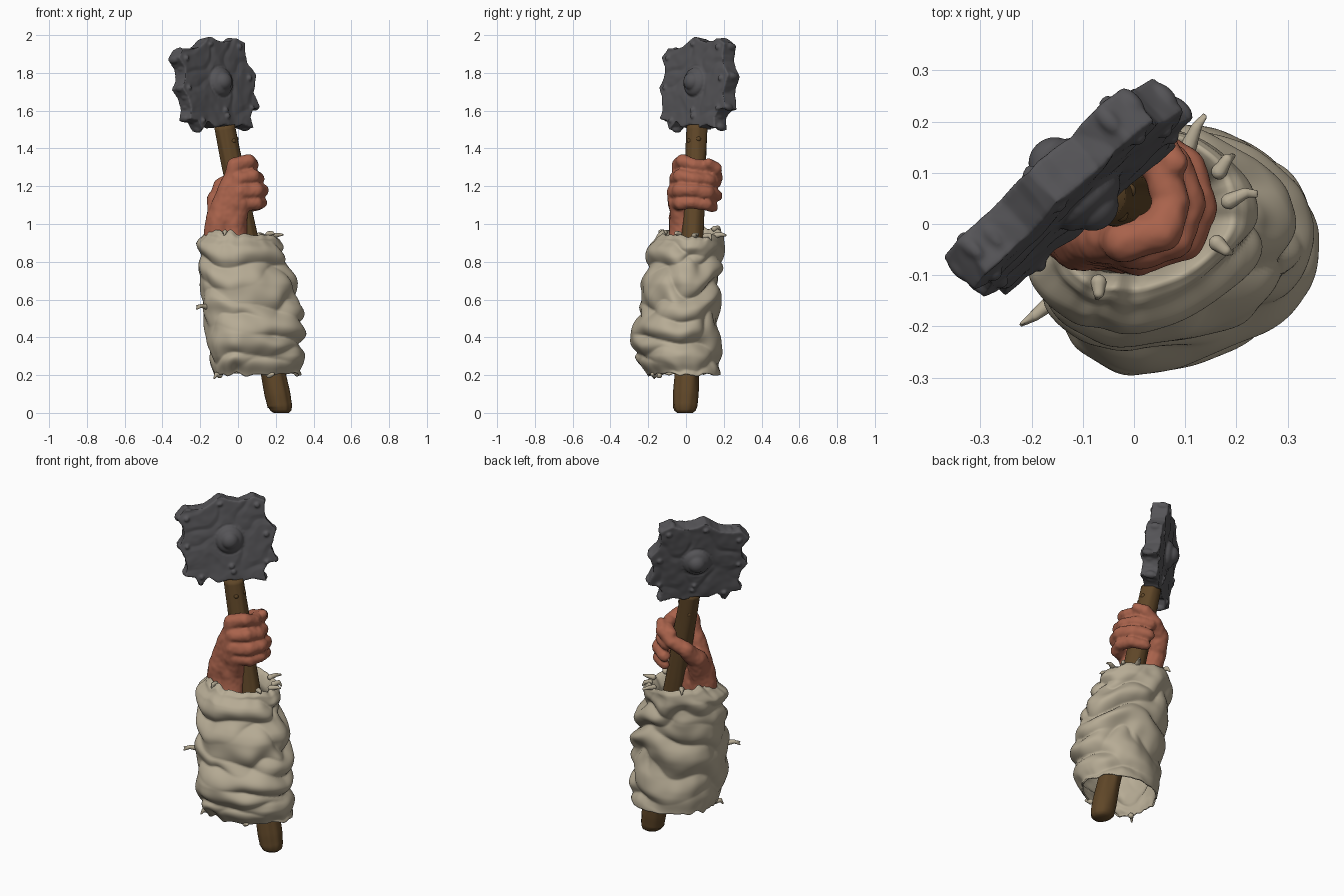
import bpy, bmesh, math, random
from mathutils import Vector, Matrix, noise

if "Cube" in bpy.data.objects:
    bpy.data.objects.remove(bpy.data.objects["Cube"])

random.seed(4)


def mat(name, c):
    m = bpy.data.materials.new(name)
    m.diffuse_color = (*c, 1)
    m.use_nodes = True
    m.node_tree.nodes["Principled BSDF"].inputs["Base Color"].default_value = m.diffuse_color
    return m


IRON = mat("dark_iron", (0.092, 0.090, 0.097))
SKIN = mat("skin", (0.40, 0.125, 0.072))
CLOTH = mat("linen_cloth", (0.47, 0.41, 0.30))
WOOD = mat("wood", (0.115, 0.062, 0.021))


def finish(bm, name, material, voxel=0, smooth=0, bump=None):
    """Turn a bmesh into an object; optionally fuse by voxels and push the surface."""
    bmesh.ops.recalc_face_normals(bm, faces=bm.faces)
    me = bpy.data.meshes.new(name)
    bm.to_mesh(me)
    bm.free()
    ob = bpy.data.objects.new(name, me)
    bpy.context.collection.objects.link(ob)
    if voxel:
        r = ob.modifiers.new("fuse", 'REMESH')
        r.mode, r.voxel_size = 'VOXEL', voxel
        if smooth:
            s = ob.modifiers.new("soften", 'SMOOTH')
            s.factor, s.iterations = 0.5, smooth
        dg = bpy.context.evaluated_depsgraph_get()
        me = bpy.data.meshes.new_from_object(ob.evaluated_get(dg))
        ob.modifiers.clear()
        ob.data = me
    if bump:
        moves = [v.normal * bump(v.co) for v in me.vertices]
        for v, m in zip(me.vertices, moves):
            v.co += m
    me.materials.clear()
    me.materials.append(material)
    for p in me.polygons:
        p.use_smooth = True
        p.material_index = 0
    return ob


def ball(bm, p, r, scale=(1, 1, 1)):
    bmesh.ops.create_icosphere(bm, subdivisions=3, radius=r,
                               matrix=Matrix.Translation(p) @ Matrix.Diagonal((*scale, 1)))


def limb(bm, pts):
    """Chain of tapered capsules through (x, y, z, radius) points."""
    for a, b in zip(pts, pts[1:]):
        pa, pb = Vector(a[:3]), Vector(b[:3])
        d = pb - pa
        m = Matrix.Translation((pa + pb) / 2) @ d.to_track_quat('Z', 'Y').to_matrix().to_4x4()
        bmesh.ops.create_cone(bm, cap_ends=True, segments=20, radius1=a[3], radius2=b[3],
                              depth=d.length, matrix=m)
    for p in pts:
        ball(bm, p[:3], p[3])


def skin_rings(bm, rings, caps=True):
    vs = [[bm.verts.new(p) for p in r] for r in rings]
    n = len(vs[0])
    for a, b in zip(vs, vs[1:]):
        for i in range(n):
            bm.faces.new((a[i], a[(i + 1) % n], b[(i + 1) % n], b[i]))
    if caps:
        bm.faces.new(vs[0][::-1])
        bm.faces.new(vs[-1])


def interp(table, t):
    for a, b in zip(table, table[1:]):
        if t <= b[0]:
            k = max(0, (t - a[0]) / (b[0] - a[0]))
            k = k * k * (3 - 2 * k) * 0.5 + k * 0.5
            return [p + (q - p) * k for p, q in zip(a[1:], b[1:])]
    return table[-1][1:]


def axis(z):
    return Vector((0.228 - 0.196 * z, -0.005 + 0.042 * z, z))


# Wooden shaft with worn grain and a rounded butt
bm = bmesh.new()
prof = [(0, .04), (.012, .056), (.035, .064), (.1, .067), (.25, .062), (.9, .058), (1.52, .054)]
rings = []
for j in range(90):
    z = 1.52 * (j / 89) ** 1.3
    r = interp(prof, z)[0]
    ring = []
    for i in range(36):
        t = math.tau * i / 36
        g = noise.noise(Vector((math.cos(t) * 2.5, math.sin(t) * 2.5, z * 3)))
        rr = r * (1 + 0.1 * g)
        o = Vector((math.cos(t) * rr, math.sin(t) * rr, 0))
        o.z = 0.15 * o.x if z > 0.03 else 0
        ring.append(axis(z) + o)
    rings.append(ring)
skin_rings(bm, rings)
for z, t in ((.1, -1.2), (.1, .3), (.09, 2.2), (1.44, -.9), (1.45, .2), (1.4, 2.4)):
    ball(bm, axis(z) + Vector((math.cos(t), math.sin(t), 0)) * .047, .014)
finish(bm, "wooden_shaft", WOOD)

# Hammer head: scalloped slab, domed bosses and rivets, built in its own plane
D = Vector((.74, .67, 0)).normalized()
U = Vector((-.10, .11, .98)).normalized()
N = D.cross(U)
place = Matrix((D, U, N)).transposed().to_4x4() @ Matrix.Diagonal((.965, .985, 1, 1))
place.translation = (-.118, .078, 1.746)
outline = [(-.295, .135), (-.25, .185), (-.2, .18), (-.13, .19), (-.09, .215), (-.05, .25), (0, .225),
           (.06, .215), (.145, .238), (.205, .21), (.2, .15), (.22, .09), (.265, .04), (.25, 0),
           (.24, -.06), (.275, -.14), (.22, -.15), (.19, -.19), (.205, -.25), (.13, -.23),
           (.07, -.25), (.0, -.23), (-.07, -.245), (-.12, -.215), (-.17, -.263), (-.195, -.21),
           (-.255, -.2), (-.24, -.14), (-.255, -.08), (-.29, -.03), (-.26, .02), (-.255, .08)]
bm = bmesh.new()
H = .044
skin_rings(bm, [[(a, b, -H) for a, b in outline], [(a, b, H) for a, b in outline]])
for a, b in outline:
    if math.hypot(a, b) > .262:
        ball(bm, (a * .95, b * .95, random.uniform(-.015, .015)), .02, (1, 1, 1.7))
for s in (-1, 1):
    ball(bm, (0, 0, s * .046), .078, (1, 1, .48))
    ball(bm, (0, 0, s * .064), .05, (1, 1, .85))
    for a, b in ((.01, -.155), (.02, -.185), (-.24, .13), (.21, .02), (.16, .19), (-.24, -.03),
                 (-.05, .205), (.21, -.14), (-.16, -.21)):
        ball(bm, (a, b, s * .042), .016)


def dents(p):
    if math.hypot(p.x, p.y) < .09:
        return 0
    q = p + noise.noise_vector(p * 5) * .03
    crease = abs(noise.noise(Vector((q.x * 6 + q.y * 3, q.y * 6 - q.x * 3, q.z * 3 + 2))))
    return .005 * min(crease, .25) / .25 - .003 + .002 * noise.noise(p * 22)


head = finish(bm, "hammer_head", IRON, .006, 2, dents)
head.data.transform(place)

# Gripping hand: wrist, palm, four curled fingers and thumb fused together
bm = bmesh.new()
for x, r in ((-.1, .074), (-.025, .07)):
    limb(bm, [(x * .6 + .03, -.02, .6, .08), (x, -.02, .88, r + .006), (x, -.015, 1.02, r)])
curl = ((.012, -.095, .043), (.092, -.075, .039), (.12, -.01, .036), (.095, .07, .036),
        (.03, .11, .033))
spread = ((1.298, .86, .025), (1.235, 1.0, .01), (1.17, 1.06, 0), (1.11, .95, -.01))
for i, (z, k, lift) in enumerate(spread):
    c = axis(z)
    pts = [(c.x + x * k, c.y + y * k, z + .15 * x + lift * (1 if j == 1 else .3) - .006 * j,
            r * (.88 if i == 3 else 1)) for j, (x, y, r) in enumerate(curl)]
    limb(bm, pts)
    limb(bm, [(-.1 + .028 * i, -.02, 1.02, .066), (*pts[0][:3], .042)])
limb(bm, [(-.1, -.005, 1.0, .07), (-.108, .055, 1.13, .056), (-.085, .122, 1.2, .045),
          (-.015, .155, 1.245, .038), (.05, .152, 1.295, .035), (.08, .12, 1.322, .029)])
finish(bm, "gripping_hand", SKIN, .007, 6,
       lambda p: .007 * noise.noise(p * 13) + .002 * noise.noise(p * 40))

# Wrinkled sleeve: z, x-min, x-max, y-min, y-max
body = [(.2, -.125, .338, -.2, .18), (.3, -.15, .345, -.27, .18), (.42, -.168, .345, -.285, .18),
        (.55, -.188, .34, -.25, .175), (.68, -.198, .305, -.228, .175), (.8, -.205, .26, -.205, .19),
        (.9, -.215, .238, -.195, .198), (.955, -.18, .215, -.16, .2), (.98, -.155, .195, -.132, .19)]


def cloth(t, v):
    """Point on the sleeve at angle t, height fraction v."""
    z = .205 + .775 * v
    x0, x1, y0, y1 = interp(body, z)
    ct, st = math.cos(t), math.sin(t)
    n1 = noise.noise(Vector((ct * .9, st * .9, z * 2.5)))
    n2 = noise.noise(Vector((ct * 1.1 + 7, st * 1.1, z * 3.5)))
    a = abs(math.sin(18 * z + t + 2.4 * n1))
    b = abs(math.sin(14 * z - t + 2.4 * n2 + 1))
    w = .5 + .5 * math.tanh(3 * n2)
    fold = w * a + (1 - w) * b
    fade = min(1, .25 + v * 6, .25 + (1 - v) * 6)
    d = fade * ((.04 + .014 * ct) * (fold - .68) + .007 * noise.noise(Vector((ct * 3, st * 3, z * 12))))
    edge = noise.noise(Vector((ct * 4, st * 4, 3))) * .024
    z += edge * (max(0, 1 - v * 6) + max(0, v * 6 - 5)) - .045 * (ct + 1) / 2 * max(0, v * 3 - 2)
    lean = (.09 - .05 * v) * st * abs(st)
    return Vector(((x0 + x1) / 2 + ct * ((x1 - x0) / 2 + d) + min(0, lean),
                   (y0 + y1) / 2 + st * ((y1 - y0) / 2 + d), z))


bm = bmesh.new()
rows = [[cloth(math.tau * i / 160, j / 110) for i in range(160)] for j in range(111)]
# Cuff turned inward around the wrist
for k, drop in ((.05, .004), (.12, .02), (.2, .05), (.26, .09)):
    rows.append([p.lerp(Vector((.0, .01, p.z)), k) - Vector((0, 0, drop)) for p in rows[110]])
skin_rings(bm, rows, False)
sleeve = finish(bm, "sleeve", CLOTH)
thick = sleeve.modifiers.new("cloth_thickness", 'SOLIDIFY')
thick.thickness, thick.offset = .008, -1

# Frayed scraps along both hems and on the side
bm = bmesh.new()
scraps = [(-1.9, 1, .02), (-.45, 1, .025), (.1, 1, .045), (.5, 1, .03), (1.0, 1, .055), (2.2, 1, .03),
          (-2.35, 0, .03), (-1.0, 0, .02), (-2.55, .46, .06)]
for t, v, ln in scraps:
    p = cloth(t, v)
    out = Vector((math.cos(t), math.sin(t), 0))
    side = Vector((-out.y, out.x, 0)) * random.uniform(-.6, .6)
    q = p + (out * .5 + side) * ln + Vector((0, 0, .006))
    e = p + (out + side) * ln + Vector((0, 0, random.uniform(-.02, .01)))
    limb(bm, [(*(p - out * .01), .016), (*q, .011), (*e, .005)])
    if ln > .04:
        limb(bm, [(*q, .009), (*(q + out * ln * .5 - side * ln * .6), .004)])
finish(bm, "frayed_scraps", CLOTH, .004, 1)
